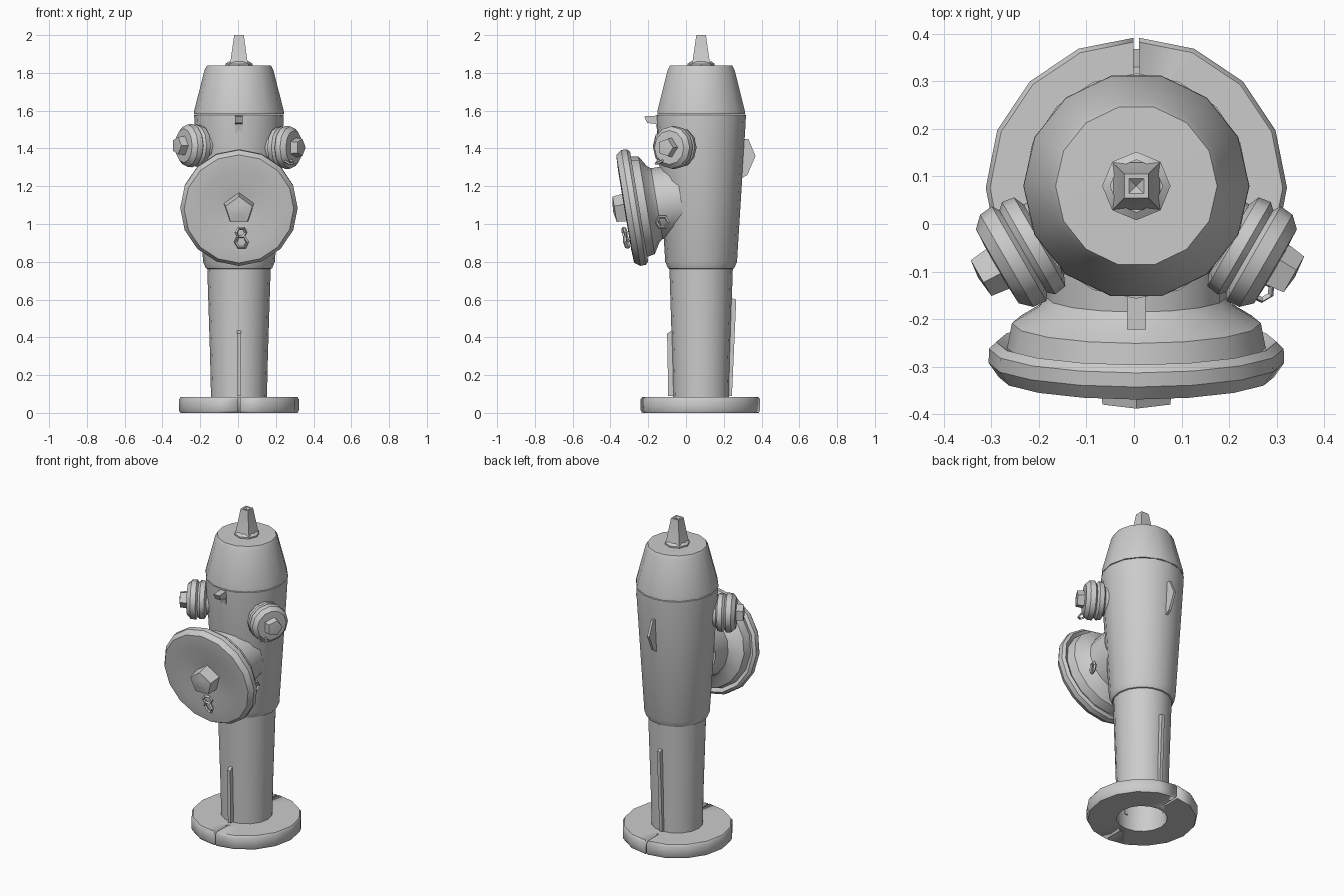
import bpy, bmesh, math
from mathutils import Vector, Matrix

if "Cube" in bpy.data.objects:
    bpy.data.objects.remove(bpy.data.objects["Cube"])

CX, CY = 0.005, 0.08
UP = Vector((0, 0, 1))


def finish(name, bm, angle=35):
    bmesh.ops.recalc_face_normals(bm, faces=bm.faces[:])
    mesh = bpy.data.meshes.new(name)
    bm.to_mesh(mesh)
    bm.free()
    ob = bpy.data.objects.new(name, mesh)
    bpy.context.collection.objects.link(ob)
    bpy.ops.object.select_all(action='DESELECT')
    ob.select_set(True)
    bpy.context.view_layer.objects.active = ob
    bpy.ops.object.shade_smooth_by_angle(angle=math.radians(angle))
    return ob


def lathe(name, profile, origin=(CX, CY, 0), axis=UP, n=16, turn=0.0, closed=False, angle=35):
    """Spin (radius, height) points around an axis."""
    bm = bmesh.new()
    rings = []
    for r, h in profile:
        count = 1 if r == 0 else n
        rings.append([bm.verts.new((r * math.cos(turn + math.tau * i / n),
                                    r * math.sin(turn + math.tau * i / n), h))
                      for i in range(count)])
    pairs = list(zip(rings, rings[1:]))
    if closed:
        pairs.append((rings[-1], rings[0]))
    for a, b in pairs:
        for i in range(n):
            j = (i + 1) % n
            if len(b) == 1:
                bm.faces.new((a[i], a[j], b[0]))
            elif len(a) == 1:
                bm.faces.new((a[0], b[j], b[i]))
            else:
                bm.faces.new((a[i], a[j], b[j], b[i]))
    axis = Vector(axis).normalized()
    rot = Matrix() if axis == UP else axis.to_track_quat('Z', 'Y').to_matrix().to_4x4()
    bm.transform(Matrix.Translation(origin) @ rot)
    return finish(name, bm, angle)


def rib(name, outline, width):
    """Thin plate on the centre plane from a (y, z) outline."""
    bm = bmesh.new()
    sides = [[bm.verts.new((CX + s * width / 2, y, z)) for y, z in outline] for s in (-1, 1)]
    bm.faces.new(sides[0])
    bm.faces.new(sides[1][::-1])
    for i in range(len(outline)):
        j = (i + 1) % len(outline)
        bm.faces.new((sides[0][i], sides[0][j], sides[1][j], sides[1][i]))
    return finish(name, bm)


def link(name, origin, axis, r=0.026, t=0.009):
    """Small chain link."""
    lathe(name, [(r - t, 0), (r, -t), (r + t, 0), (r, t)], origin, axis, 6, closed=True)


# Base flange with a slit front and back
flange = lathe("base_flange", [(0.145, 0.0), (0.31, 0.0), (0.317, 0.012), (0.317, 0.072),
                               (0.308, 0.085), (0.145, 0.085)], (CX, 0.076, 0), closed=True)
bm = bmesh.new()
for y in (-0.22, 0.37):
    bmesh.ops.create_cube(bm, size=1, matrix=Matrix.Translation((CX, y, 0.05))
                          @ Matrix.Diagonal((0.012, 0.2, 0.3, 1)))
cutter = finish("slit_cutter", bm)
cutter.hide_render = True
cutter.hide_viewport = True
cut = flange.modifiers.new("slit", 'BOOLEAN')
cut.operation = 'DIFFERENCE'
cut.solver = 'EXACT'
cut.object = cutter

# Standpipe, upper barrel and bonnet
lathe("lower_barrel", [(0.148, 0.08), (0.153, 0.3), (0.168, 0.77)])
lathe("upper_barrel", [(0.16, 0.76), (0.175, 0.765), (0.19, 0.8), (0.236, 1.54),
                       (0.237, 1.578), (0.225, 1.58)])
lathe("bonnet", [(0.225, 1.582), (0.238, 1.583), (0.237, 1.6), (0.182, 1.815),
                 (0.17, 1.838), (0, 1.84)], n=14, angle=40)

# Square operating nut on a thin collar
lathe("nut_collar", [(0.072, 1.838), (0.072, 1.848), (0.055, 1.86)], n=8)
lathe("operating_nut", [(0.07, 1.85), (0.063, 1.865), (0.036, 2.0), (0.022, 2.0), (0, 1.985)],
      n=4, turn=math.pi / 4)

# Large front outlet, tilted slightly downward
front_axis = Vector((0, -0.986, -0.163))
front = Vector((CX, -0.322, 1.08))
lathe("front_cap", [(0.19, -0.3), (0.19, -0.17), (0.205, -0.15), (0.262, -0.115), (0.272, -0.062),
                    (0.295, -0.075), (0.31, -0.06), (0.311, -0.03), (0.29, 0.0), (0.21, 0.004),
                    (0.08, -0.02), (0, -0.02)], front, front_axis)
lathe("front_cap_nut", [(0.085, -0.03), (0.075, 0.055), (0.03, 0.062), (0, 0.066)],
      front, front_axis, 5, turn=math.pi / 2)

# Two small hose outlets, angled forward
for side, label, z in ((-1, "left", 1.415), (1, "right", 1.405)):
    axis = Vector((side * math.cos(math.radians(30)), -0.5, 0))
    o = (CX, CY, z)
    lathe(label + "_hose_cap", [(0.085, 0.17), (0.085, 0.225), (0.108, 0.235), (0.112, 0.262),
                                (0.1, 0.275), (0.115, 0.285), (0.112, 0.315), (0.09, 0.338),
                                (0, 0.342)], o, axis, 12)
    lathe(label + "_hose_nut", [(0.054, 0.335), (0.048, 0.38), (0, 0.385)], o, axis, 5)

# Chain loops
link("front_cap_link_upper", (0.015, -0.325, 0.955), (0.3, -1, -0.2))
link("front_cap_link_lower", (0.018, -0.315, 0.905), (-0.3, -1, -0.2), 0.033)
link("neck_link", (0.2, -0.125, 1.01), (1, -0.3, 0), 0.032)
link("hose_cap_link", (0.27, -0.14, 1.33), (0.3, -0.5, 1), 0.022, 0.007)

# Front hook, rear lug and casting seams
rib("front_hook", [(-0.13, 1.575), (-0.222, 1.57), (-0.205, 1.535), (-0.16, 1.53), (-0.14, 1.44)], 0.04)
rib("rear_lug", [(0.29, 1.24), (0.325, 1.26), (0.368, 1.36), (0.33, 1.45), (0.3, 1.45)], 0.015)
rib("rear_seam", [(0.22, 0.09), (0.243, 0.09), (0.266, 0.6), (0.23, 0.61)], 0.02)
rib("front_seam", [(-0.06, 0.09), (-0.094, 0.09), (-0.1, 0.42), (-0.07, 0.44)], 0.02)
